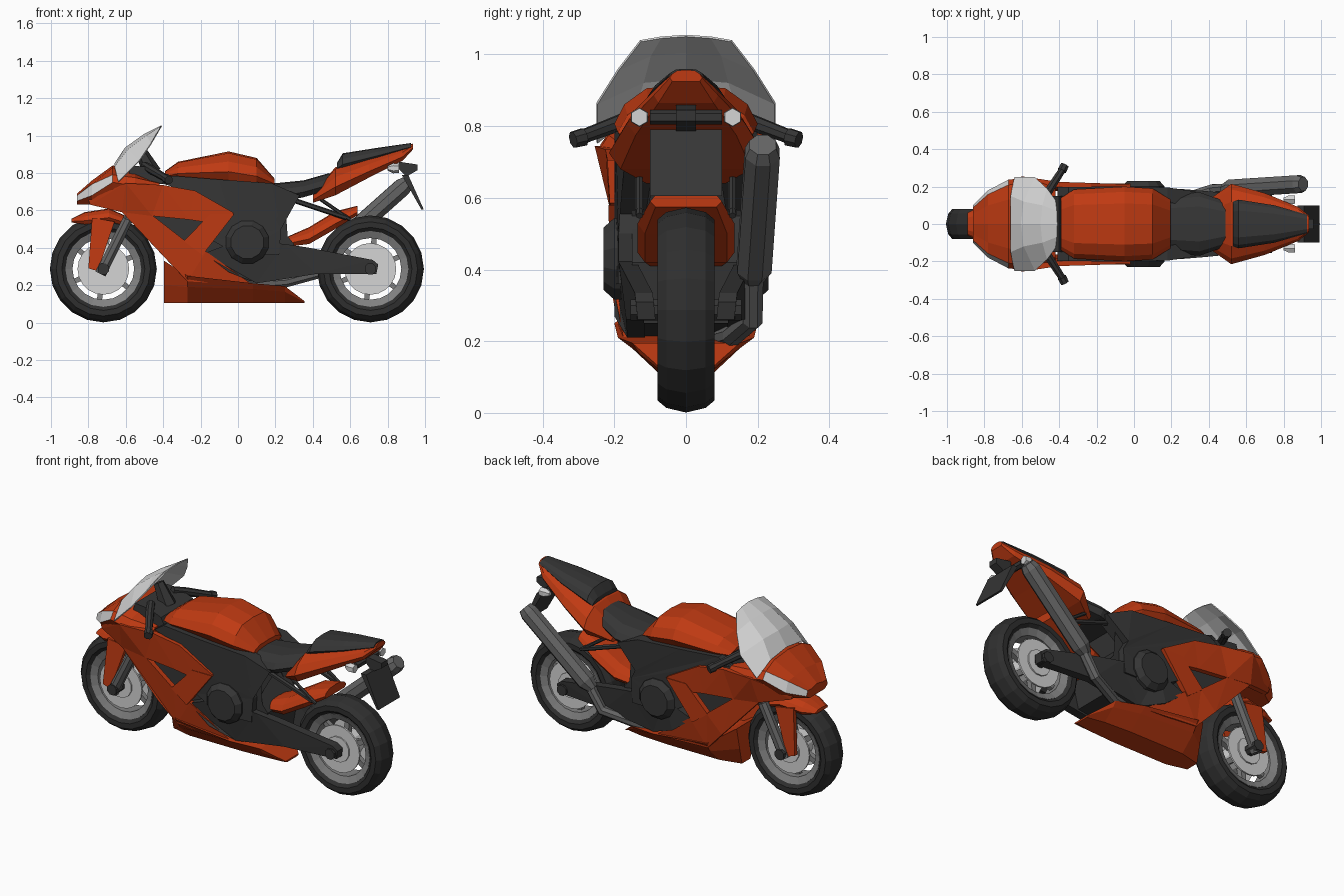
import bpy, bmesh, math
from mathutils import Vector

if "Cube" in bpy.data.objects:
    bpy.data.objects.remove(bpy.data.objects["Cube"])


def mat(name, r, g, b):
    m = bpy.data.materials.new(name)
    m.diffuse_color = (r, g, b, 1)
    m.use_nodes = True
    m.node_tree.nodes["Principled BSDF"].inputs["Base Color"].default_value = m.diffuse_color
    return m


ORANGE = mat("orange paint", 0.52, 0.042, 0.006)
DARK = mat("dark plastic", 0.036, 0.036, 0.036)
TYRE = mat("tyre rubber", 0.028, 0.028, 0.028)
STEEL = mat("grey steel", 0.13, 0.13, 0.13)
RIM = mat("rim grey", 0.22, 0.22, 0.22)
PALE = mat("pale glass", 0.66, 0.66, 0.66)


def finish(name, bm, *mats):
    bmesh.ops.recalc_face_normals(bm, faces=bm.faces)
    me = bpy.data.meshes.new(name)
    bm.to_mesh(me)
    bm.free()
    for m in mats:
        me.materials.append(m)
    ob = bpy.data.objects.new(name, me)
    bpy.context.collection.objects.link(ob)
    return ob


def loft(bm, rings, caps=True, closed=False, pick=None):
    """Skin a list of equal rings; pick(i, j) gives a face's material slot."""
    vs = [[bm.verts.new(p) for p in r] for r in rings]
    n, m = len(vs[0]), len(vs)
    for i in range(m if closed else m - 1):
        for j in range(n):
            a, b, k = vs[i], vs[(i + 1) % m], (j + 1) % n
            f = bm.faces.new((a[j], a[k], b[k], b[j]))
            f.material_index = pick(i, j) if pick else 0
    if caps and not closed:
        ends = [bm.faces.new(vs[0]), bm.faces.new(vs[-1])]
        bmesh.ops.triangulate(bm, faces=ends)


def ring(x, half):
    """Full cross-section from a half one that starts on the centre line."""
    return [(x, y, z) for y, z in half] + [(x, -y, z) for y, z in reversed(half[1:])]


def shell(name, stations, m):
    """Rounded body lofted through (x, half width, bottom, top)."""
    bm, rings = bmesh.new(), []
    for x, w, b, t in stations:
        h = t - b
        rings.append(ring(x, [(0, t), (.55 * w, t - .06 * h), (.86 * w, t - .35 * h),
                              (w, b + .3 * h), (.85 * w, b)]))
    loft(bm, rings)
    return finish(name, bm, m)


def prism(name, prof, w, m):
    bm = bmesh.new()
    loft(bm, [[(x, s * w, z) for x, z in prof] for s in (-1, 1)])
    return finish(name, bm, m)


def slabs(name, prof, thick, m, width):
    """Mirrored pair of plates; width(x, z) gives the outer y."""
    bm = bmesh.new()
    for s in (-1, 1):
        loft(bm, [[(x, s * (width(x, z) - d), z) for x, z in prof] for d in (0, thick)])
    return finish(name, bm, m)


def tube(name, pts, radii, n, m, mirror=False):
    bm = bmesh.new()
    for s in (1, -1) if mirror else (1,):
        P = [Vector((x, s * y, z)) for x, y, z in pts]
        rings = []
        for i, p in enumerate(P):
            d = (P[min(i + 1, len(P) - 1)] - P[max(i - 1, 0)]).normalized()
            u = d.cross(Vector((0, 0, 1)) if abs(d.z) < .9 else Vector((0, 1, 0))).normalized()
            v = d.cross(u)
            rings.append([p + radii[i] * (u * math.cos(a) + v * math.sin(a))
                          for a in (2 * math.pi * (k + .5) / n for k in range(n))])
        loft(bm, rings)
    return finish(name, bm, m)


def spin(name, prof, cx, cz, n, m):
    """Revolve a closed (radius, y) profile about the axle."""
    bm = bmesh.new()
    loft(bm, [[(cx + r * math.cos(a), y, cz + r * math.sin(a)) for r, y in prof]
              for a in (2 * math.pi * k / n for k in range(n))], closed=True)
    return finish(name, bm, m)


def lerp(x, table):
    for (a, p), (b, q) in zip(table, table[1:]):
        if x <= b:
            return p + (q - p) * max(0, (x - a) / (b - a))
    return table[-1][1]


def fairing_y(x, z):
    side = lerp(z, [(.1, .11), (.18, .16), (.25, .205), (.6, .213), (.74, .255)])
    nose = lerp(x, [(-.87, .38), (-.8, .63), (-.72, .83), (-.6, 1)])
    return min(side * nose, lerp(x, [(-.55, .26), (-.4, .225), (0, .212)]))


# wheels
for label, cx, n in (("front", -.72, 20), ("rear", .708, 20)):
    cz = .287
    half = [(.2, .06), (.222, .08), (.252, .08), (.273, .055), (.286, 0)]
    spin(label + "_tyre", half + [(r, -y) for r, y in half[-2::-1]], cx, cz, n, TYRE)
    spin(label + "_rim", [(.165, .05), (.203, .066), (.203, -.066), (.165, -.05)], cx, cz, n, RIM)
    for s in (-1, 1):
        spin(label + "_brake_disc", [(.07, s * .06), (.138, s * .06), (.138, s * .07), (.07, s * .07)],
             cx, cz, n, PALE)
    tube(label + "_hub", [(cx, -.078, cz), (cx, .078, cz)], [.075, .075], 12, PALE)
    tube(label + "_axle", [(cx, -.155, cz), (cx, .155, cz)], [.032, .032], 8, DARK)
    for k in range(6):
        a = math.pi / 3 * k + .4
        c, s = math.cos(a), math.sin(a)
        tube(label + "_spoke", [(cx + .05 * c, 0, cz + .05 * s), (cx + .18 * c, 0, cz + .18 * s)],
             [.025, .018], 4, RIM)

# front fork, fender and its legs
tube("front_fork", [(-.735, .12, .26), (-.59, .12, .55), (-.5, .12, .74)], [.032, .03, .025], 8, STEEL, True)
shell("front_fender", [(-.89, .06, .535, .555), (-.82, .095, .525, .59), (-.69, .11, .54, .61),
                       (-.61, .1, .52, .575)], ORANGE)
slabs("fender_leg", [(-.8, .29), (-.75, .275), (-.66, .54), (-.78, .56)], .025, ORANGE,
      lambda x, z: .125 - .06 * (z - .28))

# nose cowl with headlight strips
nose = [(-.86, .10, .69, .68, .65, .63), (-.78, .18, .76, .74, .68, .63),
        (-.67, .238, .84, .79, .75, .62), (-.55, .245, .81, .775, .73, .63),
        (-.42, .2, .76, .745, .73, .65)]
bm = bmesh.new()
loft(bm, [ring(x, [(0, t), (.55 * w, t - .012), (.88 * w, h), (w, s), (.7 * w, b)])
          for x, w, t, h, s, b in nose], pick=lambda i, j: int(i < 2 and j in (2, 6)))
finish("nose_cowl", bm, ORANGE, PALE)

# windshield
bm = bmesh.new()
rows = [[(-.66, 0, .852), (-.66, .15, .832), (-.64, .25, .755)],
        [(-.605, 0, .935), (-.59, .12, .925), (-.53, .25, .865)],
        [(-.50, 0, 1.01), (-.49, .1, 1.0), (-.465, .19, .96)],
        [(-.41, 0, 1.055), (-.413, .07, 1.05), (-.42, .128, 1.04)]]
grid = [[bm.verts.new((x, -y, z)) for x, y, z in r[:0:-1]] + [bm.verts.new(p) for p in r] for r in rows]
for a, b in zip(grid, grid[1:]):
    for j in range(4):
        bm.faces.new((a[j], a[j + 1], b[j + 1], b[j]))
finish("windshield", bm, PALE).modifiers.new("thickness", "SOLIDIFY").thickness = .006

# side fairing: upper arm, front diagonal, rear strut
slabs("upper_fairing", [(-.80, .655), (-.6, .745), (-.4, .735), (-.23, .705), (-.02, .585), (-.13, .53),
                        (-.26, .55), (-.46, .57), (-.62, .59), (-.79, .63)], .03, ORANGE, fairing_y)
slabs("front_fairing", [(-.63, .6), (-.46, .575), (-.28, .435), (-.17, .38), (.08, .2), (-.27, .22),
                        (-.38, .335)], .03, ORANGE, fairing_y)
slabs("fairing_strut", [(-.15, .58), (-.02, .58), (-.19, .36), (-.29, .435)], .03, ORANGE,
      lambda x, z: fairing_y(x, z) + .004)

# belly pan
bm = bmesh.new()
loft(bm, [ring(x, [(0, t), (w, t), (w2, m), (b, .105)]) for x, w, t, w2, m, b in (
    (-.395, .09, .33, .06, .2, .04), (-.27, .2, .25, .16, .19, .07), (.08, .19, .21, .15, .18, .07),
    (.25, .15, .195, .13, .165, .06), (.355, .06, .115, .06, .11, .04))])
finish("belly_pan", bm, ORANGE)

# engine block, frame and engine covers
prism("engine", [(-.5, .62), (-.3, .32), (0, .21), (.28, .25), (.3, .42), (.2, .54), (.25, .68),
                 (-.1, .72), (-.42, .72)], .15, DARK)
slabs("frame", [(-.41, .745), (-.35, .785), (-.1, .765), (.18, .745), (.33, .68), (.2, .555), (.23, .5),
                (.22, .36), (.0, .36), (-.14, .44), (-.04, .56), (-.2, .68)], .08, DARK,
      lambda x, z: lerp(x, [(-.4, .198), (-.1, .2), (.15, .2), (.35, .17)]))
tube("engine_cover", [(.05, -.23, .43), (.05, -.2, .43), (.05, .2, .43), (.05, .23, .43)],
     [.09, .118, .118, .09], 12, DARK)

# swingarm
slabs("swingarm", [(-.18, .37), (0, .44), (.25, .42), (.38, .4), (.72, .335), (.75, .31), (.74, .26),
                   (.42, .26), (.1, .21), (-.05, .27)], .05, DARK,
      lambda x, z: lerp(x, [(.1, .2), (.4, .175), (.75, .14)]) - max(0, .27 - z) * .6)

# tank, seats and tail
shell("fuel_tank", [(-.39, .14, .77, .81), (-.32, .185, .77, .86), (-.05, .2, .76, .915),
                    (.1, .19, .74, .88), (.195, .13, .73, .77)], ORANGE)
shell("seat", [(.12, .14, .65, .76), (.2, .155, .64, .745), (.35, .17, .67, .76), (.49, .12, .71, .80)], DARK)
shell("tail", [(.40, .13, .64, .69), (.52, .215, .68, .83), (.7, .165, .775, .885), (.88, .09, .865, .935),
               (.935, .045, .925, .957)], ORANGE)
shell("pillion_seat", [(.53, .12, .81, .855), (.56, .13, .82, .905), (.75, .1, .875, .935),
                       (.925, .05, .93, .96)], DARK)

# rear hugger and subframe bars
shell("rear_hugger", [(.22, .1, .4, .44), (.38, .135, .42, .51), (.52, .135, .5, .595),
                      (.64, .1, .575, .625)], ORANGE)
tube("subframe_bar", [(.28, .13, .66), (.58, .13, .56)], [.014, .014], 6, DARK, True)
tube("subframe_brace", [(.44, .13, .66), (.6, .13, .55)], [.01, .01], 6, DARK, True)

# cockpit and handlebars
prism("cockpit", [(-.6, .74), (-.57, .84), (-.47, .83), (-.4, .8), (-.37, .74)], .15, DARK)
tube("instrument_stalk", [(-.52, 0, .92), (-.46, 0, .8)], [.03, .05], 6, DARK)
tube("handlebar", [(-.5, .1, .84), (-.46, .17, .815), (-.38, .295, .768)], [.022, .024, .02], 8, DARK, True)
tube("bar_end", [(-.385, .285, .77), (-.37, .315, .762)], [.026, .024], 8, DARK, True)

# exhaust
tube("muffler", [(.48, .185, .37), (.52, .19, .405), (.88, .213, .725), (.905, .214, .748)],
     [.03, .052, .052, .04], 8, STEEL)
tube("exhaust_pipe", [(.02, .08, .2), (.25, .13, .215), (.42, .185, .26), (.5, .188, .385)],
     [.03, .03, .03, .03], 8, STEEL)

# tail light bar, signals and plate
prism("plate_bracket", [(.86, .82), (.86, .86), (.96, .845), (.96, .815), (.9, .78)], .028, DARK)
tube("signal_bar", [(.84, -.1, .825), (.84, .1, .825)], [.02, .02], 6, DARK)
tube("signal_lamp", [(.80, .13, .825), (.83, .13, .825), (.86, .13, .825)], [.012, .027, .025], 6, PALE, True)
prism("rear_plate", [(.875, .79), (.91, .79), (.993, .605), (.98, .605)], .1, DARK)
